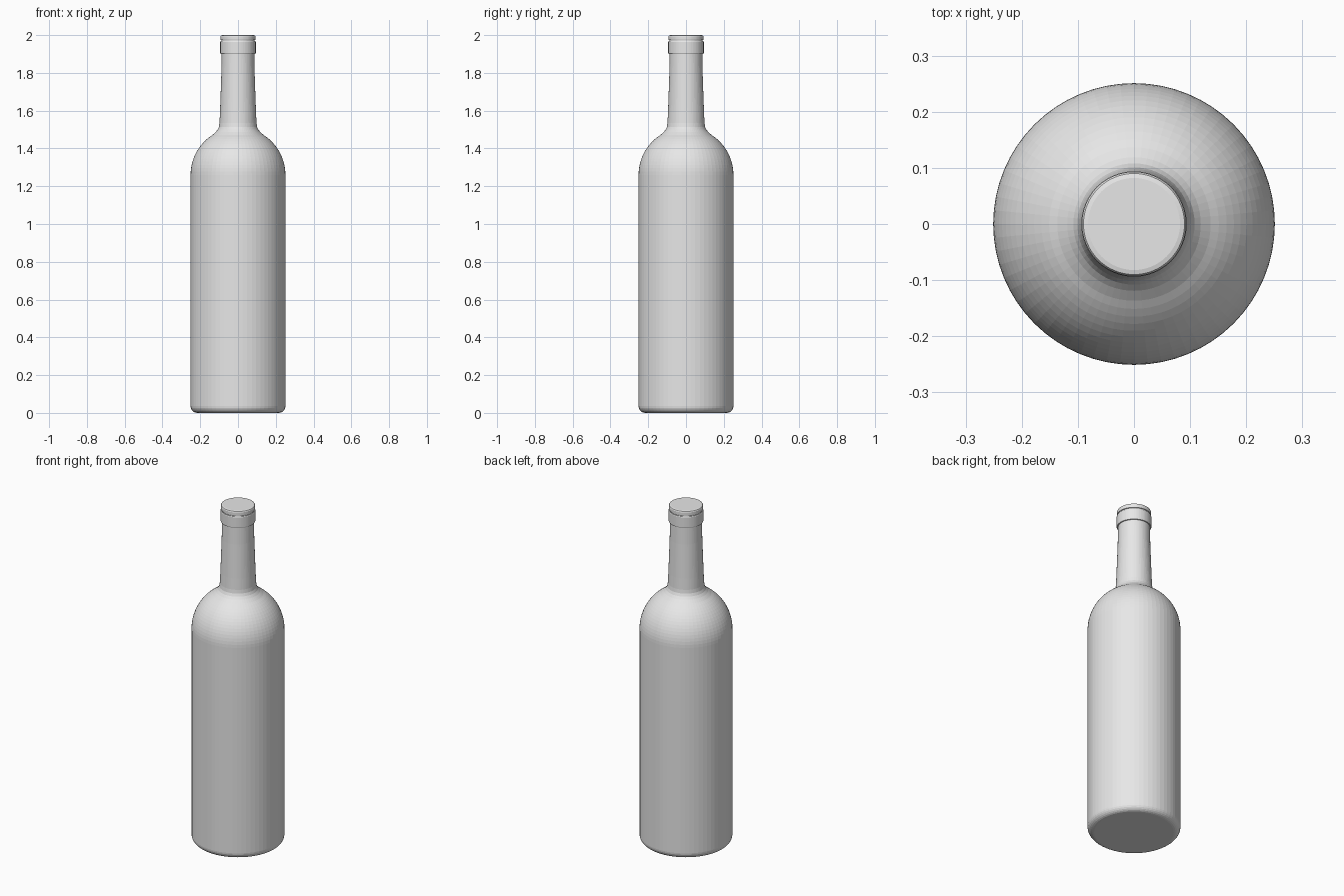
import bpy, bmesh
from math import sin, cos, pi, radians

cube = bpy.data.objects.get("Cube")
if cube:
    bpy.data.objects.remove(cube, do_unlink=True)

SEGMENTS = 64
RADIUS = 0.251

grey = bpy.data.materials.new("light_grey")
grey.use_nodes = True
colour = (0.8, 0.8, 0.8, 1)
grey.diffuse_color = colour
grey.node_tree.nodes["Principled BSDF"].inputs["Base Color"].default_value = colour


def arc(cx, cz, r, start, end, steps):
    """Points on a circle in the profile plane, angles in degrees."""
    angles = [radians(start + (end - start) * i / steps) for i in range(steps + 1)]
    return [(cx + r * cos(a), cz + r * sin(a)) for a in angles]


def lathe(name, profile):
    """Spin a (radius, height) profile round z and cap both ends."""
    bm = bmesh.new()
    rings = []
    for r, z in profile:
        rings.append([bm.verts.new((r * cos(2 * pi * i / SEGMENTS),
                                    r * sin(2 * pi * i / SEGMENTS), z))
                      for i in range(SEGMENTS)])
    for low, high in zip(rings, rings[1:]):
        for i in range(SEGMENTS):
            j = (i + 1) % SEGMENTS
            bm.faces.new((low[i], low[j], high[j], high[i]))
    bm.faces.new(rings[0][::-1])
    bm.faces.new(rings[-1])
    mesh = bpy.data.meshes.new(name)
    bm.to_mesh(mesh)
    bm.free()
    mesh.materials.append(grey)
    obj = bpy.data.objects.new(name, mesh)
    bpy.context.collection.objects.link(obj)
    return obj


# Bottle: rounded base, straight body, domed shoulder, flared neck foot, neck
base = arc(RADIUS - 0.036, 0.036, 0.036, -90, 0, 6)
shoulder = arc(0, 1.26, RADIUS, 0, 57, 14)
neck_foot = [(0.119, 1.486), (0.108, 1.499), (0.101, 1.514), (0.098, 1.535)]
neck = [(0.095, 1.6), (0.088, 1.8), (0.086, 1.91)]
lathe("bottle_body", base + shoulder + neck_foot + neck)

# Collar band below the mouth
lathe("collar_band", [(0.085, 1.901), (0.092, 1.901), (0.094, 1.905),
                      (0.094, 1.964), (0.092, 1.968), (0.086, 1.968)])

# Mouth rim with a bevelled edge and closed top, set off by a thin groove
lathe("mouth_rim", [(0.088, 1.966), (0.088, 1.973), (0.092, 1.974),
                    (0.093, 1.977), (0.093, 1.993), (0.090, 1.998), (0.082, 2.0)])
